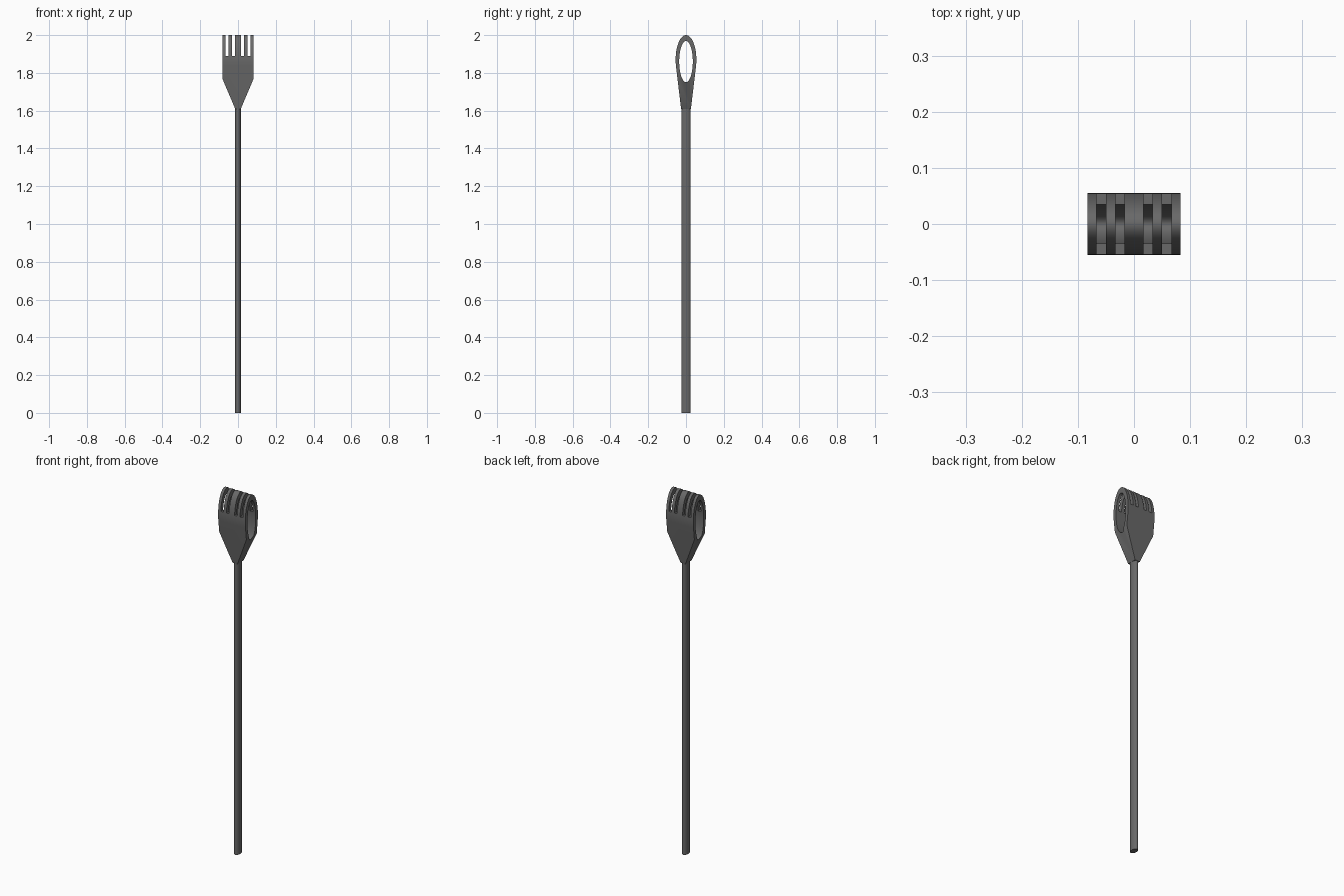
import bpy, bmesh
from math import sin, cos, pi, radians
from mathutils import Vector

if "Cube" in bpy.data.objects:
    bpy.data.objects.remove(bpy.data.objects["Cube"])

dark_grey = bpy.data.materials.new("dark_grey")
dark_grey.diffuse_color = (0.14, 0.14, 0.14, 1)
dark_grey.use_nodes = True
dark_grey.node_tree.nodes["Principled BSDF"].inputs["Base Color"].default_value = dark_grey.diffuse_color


def prism(name, points, direction, start, end):
    """Extrude a closed outline along direction, from start to end."""
    bm = bmesh.new()
    d = Vector(direction)
    face = bm.faces.new([bm.verts.new(Vector(p) + d * start) for p in points])
    new = bmesh.ops.extrude_face_region(bm, geom=[face])["geom"]
    bmesh.ops.translate(bm, vec=d * (end - start),
                        verts=[v for v in new if isinstance(v, bmesh.types.BMVert)])
    bmesh.ops.recalc_face_normals(bm, faces=bm.faces)
    mesh = bpy.data.meshes.new(name)
    bm.to_mesh(mesh)
    bm.free()
    mesh.materials.append(dark_grey)
    obj = bpy.data.objects.new(name, mesh)
    bpy.context.collection.objects.link(obj)
    return obj


def activate(obj):
    bpy.ops.object.select_all(action='DESELECT')
    obj.select_set(True)
    bpy.context.view_layer.objects.active = obj


def boolean(obj, cutter, operation):
    mod = obj.modifiers.new("cut", 'BOOLEAN')
    mod.operation, mod.object, mod.solver = operation, cutter, 'EXACT'
    activate(obj)
    bpy.ops.object.modifier_apply(modifier=mod.name)
    bpy.data.objects.remove(cutter)


# Oval shaft
oval = [(0.015 * cos(2 * pi * i / 32), 0.025 * sin(2 * pi * i / 32), 0) for i in range(32)]
shaft = prism("shaft", oval, (0, 0, 1), 0, 1.615)

# Head: side-view teardrop extruded across the width
tear = [(0, -0.026, 1.61), (0, 0.026, 1.61)]
for i in range(41):
    t = -0.276 + (pi + 0.552) * i / 40
    tear.append((0, 0.055 * cos(t), 1.87 + 0.13 * sin(t)))
head = prism("head", tear, (1, 0, 0), -0.1, 0.1)

# Front-view outline with four slots between the five tines
right = [(0.015, 1.60), (0.015, 1.61), (0.083, 1.77), (0.083, 2.1)]
for outer, inner in ((0.067, 0.05), (0.033, 0.017)):
    right += [(outer, 2.1), (outer, 1.89), (inner, 1.89), (inner, 2.1)]
outline = right + [(-x, z) for x, z in reversed(right)]
boolean(head, prism("outline_cutter", [(x, 0, z) for x, z in outline],
                    (0, 1, 0), -0.2, 0.2), 'INTERSECT')

# Oval eye through the head
eye = [(0, 0.036 * cos(2 * pi * i / 48), 1.86 + 0.109 * sin(2 * pi * i / 48)) for i in range(48)]
boolean(head, prism("eye_cutter", eye, (1, 0, 0), -0.2, 0.2), 'DIFFERENCE')

for obj in (shaft, head):
    activate(obj)
    bpy.ops.object.shade_smooth_by_angle(angle=radians(30))
